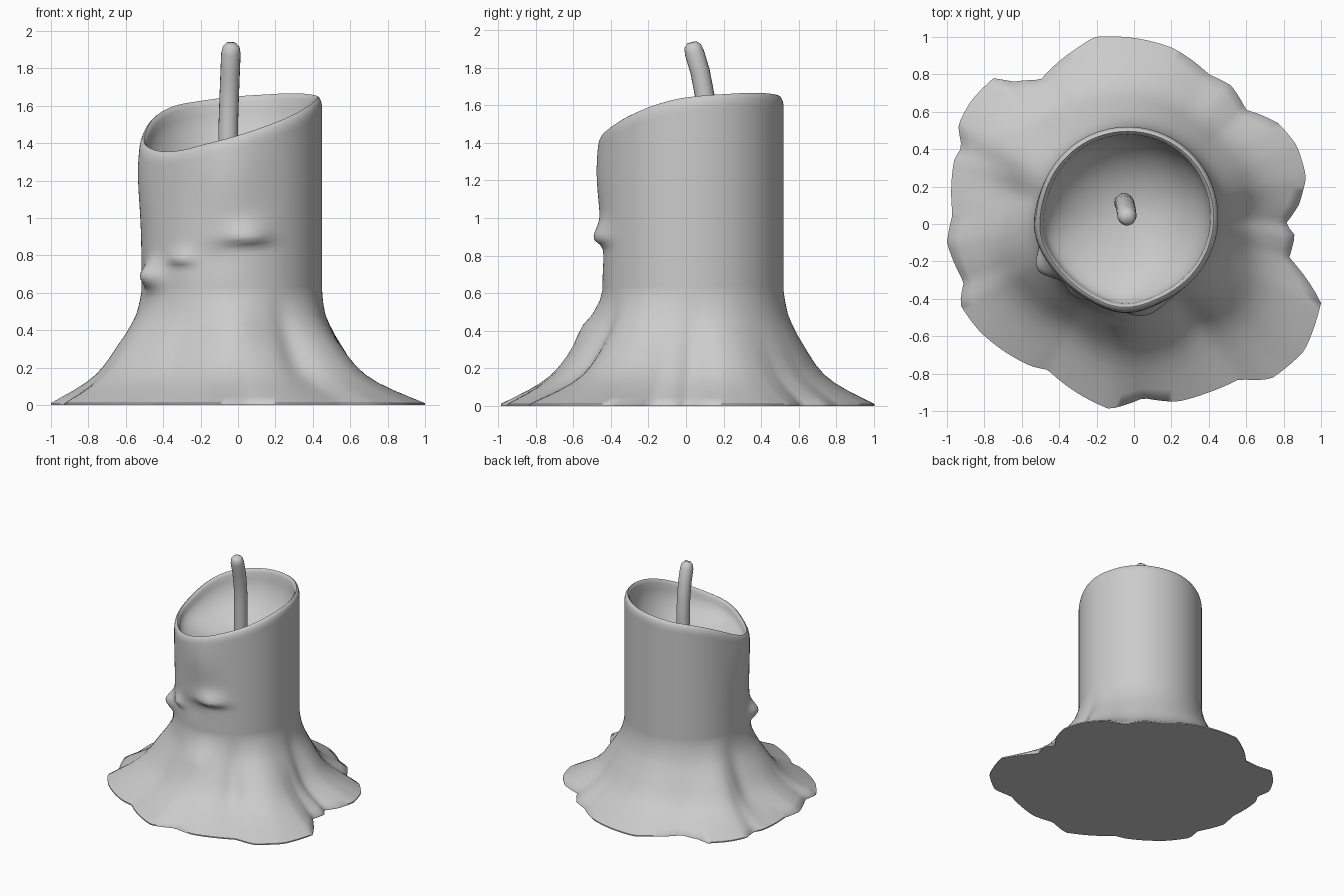
import bpy, bmesh, math
from mathutils import Vector

cube = bpy.data.objects.get("Cube")
if cube:
    bpy.data.objects.remove(cube)

wax = bpy.data.materials.new("grey wax")
wax.use_nodes = True
wax.diffuse_color = (0.6, 0.6, 0.6, 1)
wax.node_tree.nodes["Principled BSDF"].inputs["Base Color"].default_value = (0.6, 0.6, 0.6, 1)

SIDES = 180
CX, CY = -0.033, 0.037      # axis of the candle shaft
SHAFT = 0.483

# outline of the melted wax pool, seen from above
POOL = [(1, -.42), (.91, -.68), (.73, -.83), (.56, -.83), (.4, -.9), (.23, -.95), (.05, -.93),
        (-.13, -.99), (-.22, -.95), (-.46, -.78), (-.55, -.76), (-.82, -.58), (-.93, -.43),
        (-.91, -.31), (-1, -.1), (-.97, .05), (-.96, .35), (-.92, .41), (-.94, .53), (-.87, .66),
        (-.75, .78), (-.65, .76), (-.5, .77), (-.32, .93), (-.21, 1), (.08, .98), (.21, .94),
        (.4, .8), (.52, .74), (.6, .61), (.77, .54), (.87, .42), (.92, .25), (.88, .1), (.81, 0),
        (.86, -.06), (.83, -.18)]
# rim height by angle in degrees
RIM = [(0, 1.65), (45, 1.67), (90, 1.65), (135, 1.6), (160, 1.52), (180, 1.43), (205, 1.36),
       (230, 1.35), (270, 1.43), (315, 1.55), (340, 1.62)]
# skirt: share of the way out to the pool edge, height
SKIRT = [(1, .01), (.86, .045), (.72, .08), (.58, .12), (.46, .165), (.37, .215), (.3, .265),
         (.23, .32), (.16, .375), (.1, .43), (.05, .485), (.015, .56)]
# roots running down the skirt: angle, width, strength
ROOTS = [(200, 18, .04), (272, 16, .035), (326, 12, .035), (150, 14, .04), (20, 14, .02),
         (302, 8, -.05), (168, 9, -.04), (0, 8, -.03), (240, 12, -.02)]
# face lumps on the shaft: angle, width, height, spread up, spread down, bulge
LUMPS = [(210, 10, .69, .07, .07, .075), (280, 14, .89, .08, .03, .05), (236, 9, .77, .06, .02, .03),
         (268, 20, 1.25, .25, .25, .03), (190, 20, 1.25, .18, .25, .022),
         (262, 14, .8, .06, .1, -.012), (272, 14, .42, .08, .08, .035)]


def turn(a, b):
    return (a - b + 180) % 360 - 180


def bell(x, width):
    return math.exp(-(x / width) ** 2)


def around(table, angle):
    """Interpolate a sorted (angle, value) table round the full circle."""
    ring = [(table[-1][0] - 360, table[-1][1])] + table + [(table[0][0] + 360, table[0][1])]
    for (a, u), (b, v) in zip(ring, ring[1:]):
        if a <= angle <= b:
            return u + (v - u) * (angle - a) / max(b - a, 1e-6)
    return ring[-1][1]


def smooth_rim(angle):
    return sum(around(RIM, (angle + d) % 360) for d in range(-12, 13, 4)) / 7


edge = sorted((math.degrees(math.atan2(y - CY, x - CX)) % 360, math.hypot(x - CX, y - CY)) for x, y in POOL)


def column(angle):
    """Radius and height pairs from the underside, up the outside, over the rim, into the bowl."""
    reach, top = around(edge, angle), smooth_rim(angle)
    # the upper skirt follows a softened copy of the pool outline
    soft = sum(around(edge, (angle + d) % 360) for d in range(-20, 21, 5)) / 9
    pts = [(reach, 0)]
    for share, z in SKIRT:
        spread = soft + (reach - soft) * share
        swell = sum(s * bell(turn(angle, a), w) for a, w, s in ROOTS) * math.sin(math.pi * share ** .8)
        pts.append((SHAFT + (spread - SHAFT) * share + swell, z))
    steps = 36
    for i in range(steps):
        pts.append((SHAFT, .61 + (top - .05 - .61) * i / (steps - 1)))
    for i, (r, z) in enumerate(pts[1:], 1):
        for a, w, h, up, down, bulge in LUMPS:
            r += bulge * bell(turn(angle, a), w) * bell(z - h, up if z > h else down)
        pts[i] = (r, z)
    # rounded lip
    lip = pts[-1][0]
    pts += [(lip - .005, top - .025), (lip - .014, top - .006), (lip - .024, top),
            (lip - .034, top - .01), (lip - .042, top - .03)]
    # hollow bowl
    inner, floor = lip - .042, 1.2
    for i in range(1, 12):
        t = i / 12 * math.pi / 2
        pts.append((inner * math.cos(t), floor + (top - .03 - floor) * (1 - math.sin(t))))
    return pts


def finish(obj):
    obj.data.materials.append(wax)
    bpy.ops.object.select_all(action='DESELECT')
    obj.select_set(True)
    bpy.context.view_layer.objects.active = obj
    bpy.ops.object.shade_smooth_by_angle(angle=math.radians(60))


# candle body: shaft, melted skirt and bowl in one skin
bm = bmesh.new()
columns = []
for i in range(SIDES):
    deg = 360 * i / SIDES
    c, s = math.cos(math.radians(deg)), math.sin(math.radians(deg))
    columns.append([bm.verts.new((CX + r * c, CY + r * s, z)) for r, z in column(deg)])
under = bm.verts.new((CX, CY, 0))
bowl = bm.verts.new((CX, CY, 1.2))
for a, b in zip(columns, columns[1:] + columns[:1]):
    for j in range(len(a) - 1):
        bm.faces.new((a[j], b[j], b[j + 1], a[j + 1]))
    bm.faces.new((under, b[0], a[0]))
    bm.faces.new((bowl, a[-1], b[-1]))
mesh = bpy.data.meshes.new("candle_body")
bm.to_mesh(mesh)
bm.free()
body = bpy.data.objects.new("candle_body", mesh)
bpy.context.collection.objects.link(body)
finish(body)

# wick: bent tube with a rounded tip
PATH = [Vector(p) for p in ((-.055, .115, 1.15), (-.052, .112, 1.5), (-.047, .1, 1.65), (-.042, .075, 1.78),
                            (-.038, .045, 1.88), (-.036, .035, 1.915), (-.035, .03, 1.935))]
WIDTH = [.052, .052, .052, .052, .052, .045, .026]
bm = bmesh.new()
rings = []
for k, (p, w) in enumerate(zip(PATH, WIDTH)):
    along = (PATH[min(k + 1, len(PATH) - 1)] - PATH[max(k - 1, 0)]).normalized()
    u = Vector((1, 0, 0)).cross(along).normalized()
    v = along.cross(u)
    rings.append([bm.verts.new(p + w * (math.cos(t) * u + math.sin(t) * v))
                  for t in (math.tau * n / 20 for n in range(20))])
for lo, hi in zip(rings, rings[1:]):
    for n in range(20):
        m = (n + 1) % 20
        bm.faces.new((lo[n], lo[m], hi[m], hi[n]))
bm.faces.new(rings[-1])
bm.faces.new(rings[0][::-1])
bmesh.ops.recalc_face_normals(bm, faces=bm.faces)
mesh = bpy.data.meshes.new("wick")
bm.to_mesh(mesh)
bm.free()
wick = bpy.data.objects.new("wick", mesh)
bpy.context.collection.objects.link(wick)
finish(wick)
